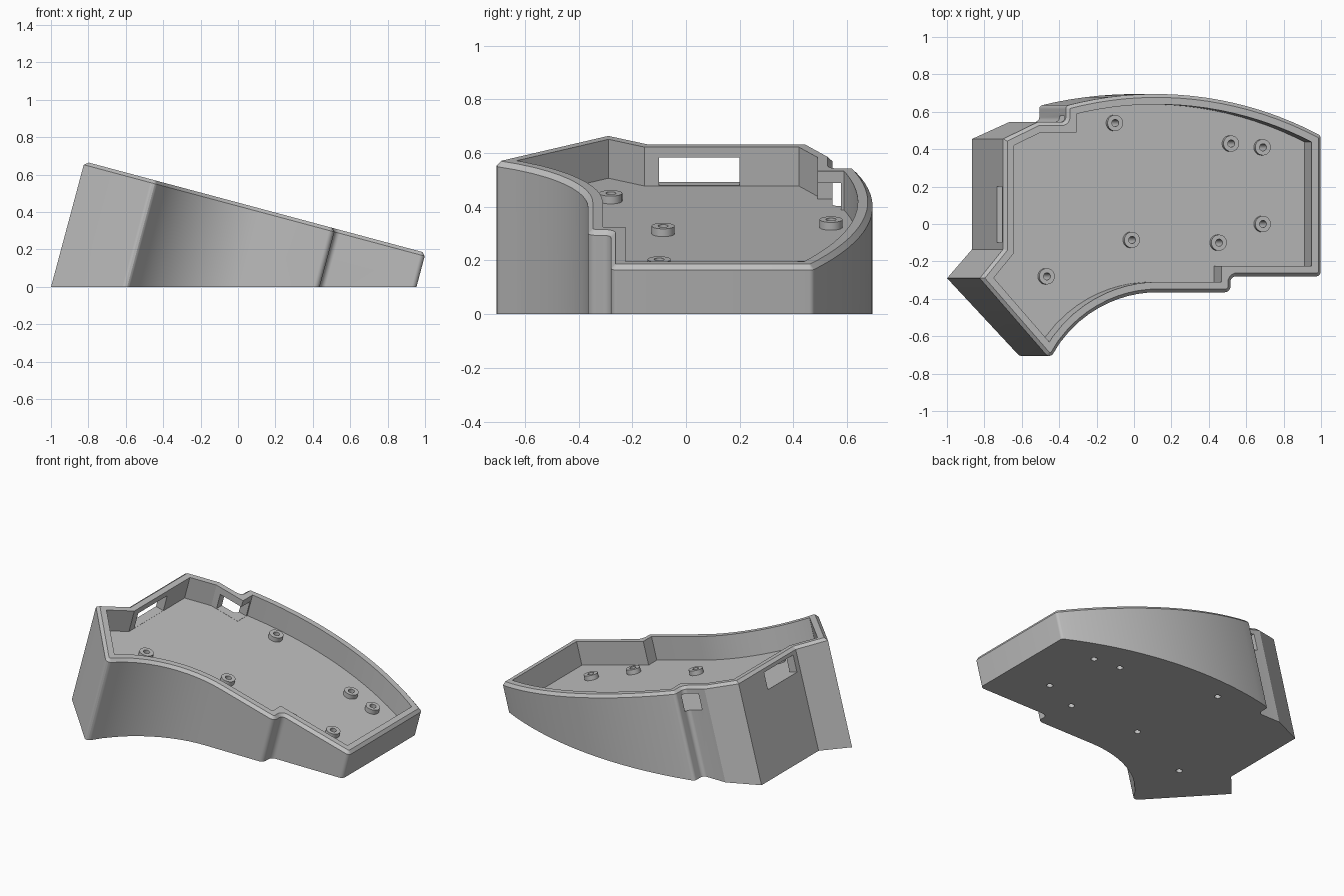
import bpy, bmesh
from math import sin, cos, radians, sqrt, tan
from mathutils import Vector

cube = bpy.data.objects.get("Cube")
if cube:
    bpy.data.objects.remove(cube, do_unlink=True)

TILT = radians(15)
S, C = sin(TILT), cos(TILT)
RIM_Z = 0.45       # rim plane height at x = 0
WALL = 0.055
DEPTH = 0.15       # tray depth below the rim

GREY = (0.52, 0.52, 0.52, 1)
grey = bpy.data.materials.new("case_grey")
grey.use_nodes = True
grey.diffuse_color = GREY
grey.node_tree.nodes["Principled BSDF"].inputs["Base Color"].default_value = GREY


def place(u, v, w):
    """Tilted tray coordinates to world; w is measured from the rim plane."""
    return Vector((u * C + w * S, v, RIM_Z - u * S + w * C))


def ground(u):
    """Tray height w at which the wall line through u meets the ground."""
    return -(RIM_Z - u * S) / C


def offset(pts, d):
    """Inset a counter-clockwise outline by d with mitred corners."""
    out = []
    for i, p in enumerate(pts):
        a = (p - pts[i - 1]).normalized()
        b = (pts[(i + 1) % len(pts)] - p).normalized()
        na, nb = Vector((-a.y, a.x)), Vector((-b.y, b.x))
        out.append(p + (na + nb) * d / (1 + na.dot(nb)))
    return out


def rounded(pts, radii, steps=5):
    """Fillet the corners listed in radii (index to radius)."""
    out = []
    for i, p in enumerate(pts):
        if i not in radii:
            out.append(p)
            continue
        a = (pts[i - 1] - p).normalized()
        b = (pts[(i + 1) % len(pts)] - p).normalized()
        t = radii[i] / tan(a.angle(b) / 2)
        centre = p + (a + b).normalized() * radii[i] / sin(a.angle(b) / 2)
        start, end = p + a * t - centre, p + b * t - centre
        for k in range(steps + 1):
            out.append(centre + start.lerp(end, k / steps).normalized() * radii[i])
    return out


def solid(name, loops):
    """Closed skin through stacked loops of equal length, lowest first."""
    bm = bmesh.new()
    rings = [[bm.verts.new(p) for p in loop] for loop in loops]
    n = len(rings[0])
    for lo, hi in zip(rings, rings[1:]):
        for i in range(n):
            j = (i + 1) % n
            bm.faces.new((lo[i], lo[j], hi[j], hi[i]))
    bm.faces.new(rings[0][::-1])
    bm.faces.new(rings[-1])
    mesh = bpy.data.meshes.new(name)
    bm.to_mesh(mesh)
    bm.free()
    mesh.materials.append(grey)
    obj = bpy.data.objects.new(name, mesh)
    bpy.context.collection.objects.link(obj)
    return obj


def prism(name, pts, low, high):
    return solid(name, [[place(p.x, p.y, w) for p in pts] for w in (low, high)])


def circle(u, v, r, n=24):
    step = radians(360 / n)
    return [Vector((u + r * cos(i * step), v + r * sin(i * step))) for i in range(n)]


def straight(*pairs):
    return [Vector((x / C, y)) for x, y in pairs]


def box(x0, x1, v0, v1):
    return straight((x0, v0), (x1, v0), (x1, v1), (x0, v1))


def cut(obj, cutter):
    cutter.hide_render = True
    mod = obj.modifiers.new("cut", 'BOOLEAN')
    mod.operation, mod.solver, mod.object = 'DIFFERENCE', 'EXACT', cutter
    bpy.context.view_layer.objects.active = obj
    bpy.ops.object.modifier_apply(modifier=mod.name)
    bpy.data.objects.remove(cutter, do_unlink=True)


def arc(x0, x1, xc, top, r, n):
    """Shallow arc whose crest is at (xc, top)."""
    pts = []
    for i in range(n + 1):
        u = (x0 + (x1 - x0) * i / n) / C
        pts.append(Vector((u, top - r + sqrt(r * r - (u - xc / C) ** 2))))
    return pts


# Outline of the case on the rim plane; end segments stay longer than the mitres
back = arc(1.003, -0.36, 0.12, 0.695, 1.99, 18)
front = arc(-0.445, 0.13, 0.13, -0.365, 0.675, 11)
left = straight((-0.36, 0.545), (-0.51, 0.545), (-0.695, 0.455),
                (-0.695, -0.135), (-0.82, -0.29))
step = straight((0.52, -0.365), (0.52, -0.28))
outline = straight((1.003, -0.28)) + back + left + front + step

nb, total = len(back), len(outline)
tip = 1 + nb + len(left)
radii = {0: 0.025, 1: 0.022, nb: 0.022, nb + 1: 0.025, tip: 0.025,
         total - 2: 0.03, total - 1: 0.03}
outer = rounded(outline, radii)

# Wedge body with chamfered rim
CHAMFER = 0.018
case = solid("case_body", [
    [place(p.x, p.y, ground(p.x)) for p in outer],
    [place(p.x, p.y, -CHAMFER) for p in outer],
    [place(p.x, p.y, 0) for p in offset(outer, CHAMFER)]])

# Tray pocket
cut(case, prism("pocket_cutter", offset(outline, WALL), -DEPTH, 0.1))

# Cable windows in the left and back walls
cut(case, prism("side_window_cutter", box(-0.8, -0.6, -0.10, 0.20), -DEPTH + 0.001, -0.04))
cut(case, prism("back_window_cutter", box(-0.46, -0.28, 0.45, 0.578), -DEPTH + 0.001, -0.045))

# Screw standoffs with holes through the base
BOSS = 0.03
screws = [(-0.10, 0.54), (0.52, 0.43), (0.69, 0.41), (0.69, 0.0),
          (0.455, -0.10), (-0.01, -0.085), (-0.465, -0.28)]
for i, (x, v) in enumerate(screws):
    u = (x + (DEPTH - BOSS) * S) / C
    cut(case, prism("hole_cutter", circle(u, v, 0.019), -1.2, 0))
    boss = prism(f"standoff_{i + 1}", circle(u, v, 0.043), -DEPTH - 0.002, -DEPTH + BOSS)
    cut(boss, prism("hole_cutter", circle(u, v, 0.019), -1.2, 0))

# Smooth the curved walls, keep the edges crisp
bpy.ops.object.select_all(action='DESELECT')
for obj in bpy.context.scene.objects:
    if obj.type == 'MESH' and obj.name.startswith(("case", "standoff")):
        obj.select_set(True)
        bpy.context.view_layer.objects.active = obj
bpy.ops.object.shade_smooth_by_angle(angle=radians(25))
